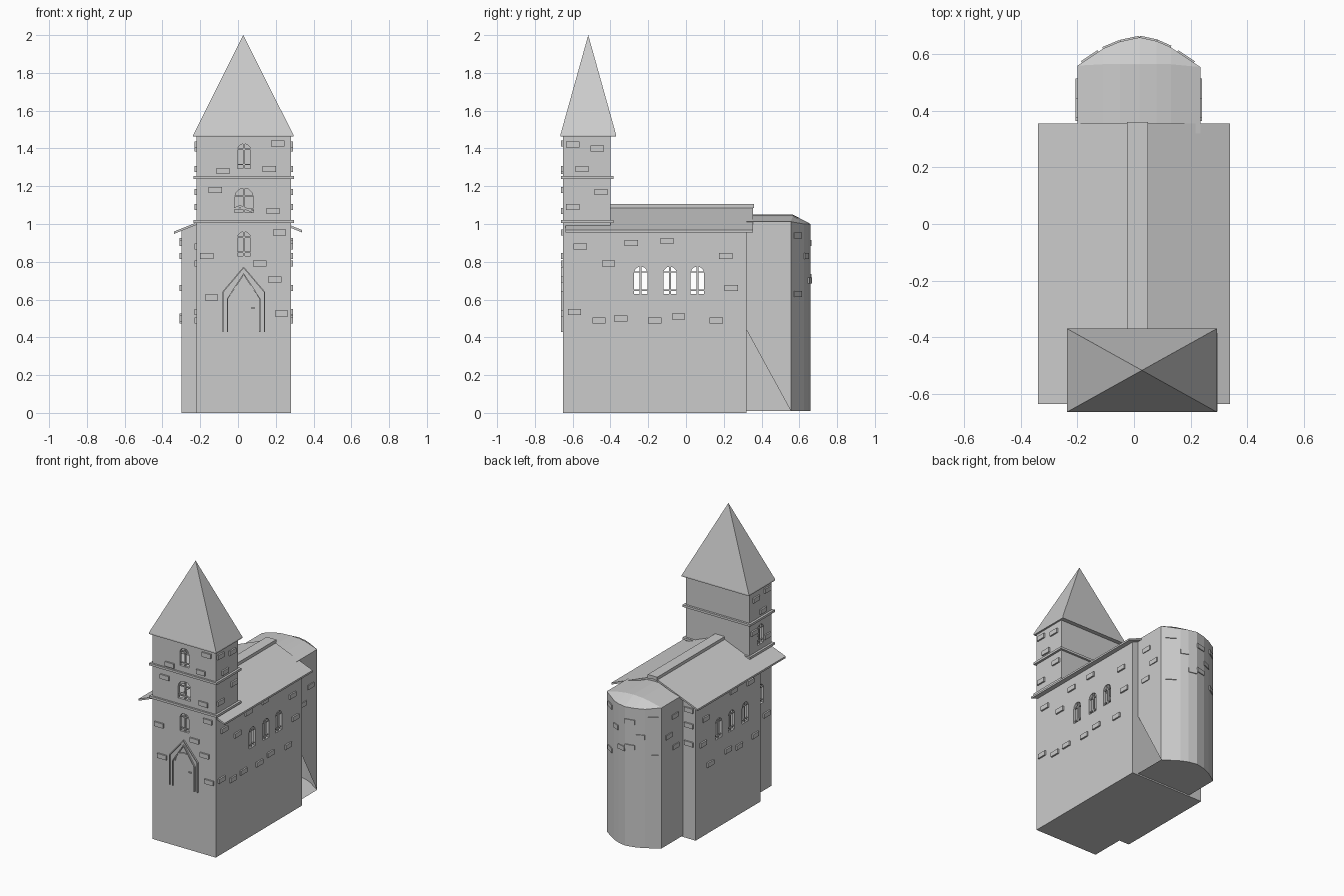
import bpy, bmesh, math
from mathutils import Matrix, Vector

cube = bpy.data.objects.get("Cube")
if cube:
    bpy.data.objects.remove(cube, do_unlink=True)

stone = bpy.data.materials.new("plain grey")
stone.use_nodes = True
GREY = (0.6, 0.6, 0.6, 1)
stone.diffuse_color = GREY
stone.node_tree.nodes["Principled BSDF"].inputs["Base Color"].default_value = GREY


def finish(name, bm, normals=True):
    if normals:
        bmesh.ops.recalc_face_normals(bm, faces=bm.faces)
    mesh = bpy.data.meshes.new(name)
    bm.to_mesh(mesh)
    bm.free()
    mesh.materials.append(stone)
    ob = bpy.data.objects.new(name, mesh)
    bpy.context.collection.objects.link(ob)
    return ob


def block(bm, center, size, angle=0):
    m = Matrix.Translation(center) @ Matrix.Rotation(angle, 4, 'Z') @ Matrix.Diagonal((*size, 1))
    bmesh.ops.create_cube(bm, size=1, matrix=m)


def span(name, x, y, z):
    bm = bmesh.new()
    block(bm, [sum(a) / 2 for a in (x, y, z)], [a[1] - a[0] for a in (x, y, z)])
    return finish(name, bm)


def prism(name, pts, axis, a, b):
    """Extrude a profile (horizontal, z) along axis x or y from a to b."""
    bm = bmesh.new()
    place = (lambda p, d: (d, p[0], p[1])) if axis == 'x' else (lambda p, d: (p[0], d, p[1]))
    ends = [[bm.verts.new(place(p, d)) for p in pts] for d in (a, b)]
    for e in ends:
        bm.faces.new(e)
    for i in range(len(pts)):
        j = (i + 1) % len(pts)
        bm.faces.new((ends[0][i], ends[0][j], ends[1][j], ends[1][i]))
    return finish(name, bm)


def cut(ob, cutter):
    mod = ob.modifiers.new("cut", 'BOOLEAN')
    mod.operation, mod.solver, mod.object = 'DIFFERENCE', 'EXACT', cutter
    bpy.context.view_layer.update()
    mesh = bpy.data.meshes.new_from_object(ob.evaluated_get(bpy.context.evaluated_depsgraph_get()))
    ob.modifiers.clear()
    ob.data = mesh
    bpy.data.objects.remove(cutter, do_unlink=True)


def arch(c, z0, z1, w, steps=6):
    r = w / 2
    top = [(c + r * math.cos(math.pi * i / steps), z1 - r + r * math.sin(math.pi * i / steps))
           for i in range(steps + 1)]
    return [(c - r, z0), (c + r, z0)] + top


bars = bmesh.new()


def window(ob, axis, wall, c, z0, z1, w):
    """Arched opening with a mullion and two glazing bars."""
    cut(ob, prism("cutter", arch(c, z0, z1, w), axis, wall - 0.05, wall + 0.05))
    inner = wall + (0.012 if wall < 0 else -0.012)
    for dc, z, sw, sh in ((0, (z0 + z1) / 2, 0.01, z1 - z0),
                          (0, z0 + 0.02, w, 0.007), (0, z1 - w * 0.42, w, 0.007)):
        if axis == 'x':
            block(bars, (inner, c + dc, z), (0.01, sw, sh))
        else:
            block(bars, (c + dc, inner, z), (sw, 0.01, sh))


# Nave: hollow gabled hall
def gable(x0, x1, z0, drop):
    top = lambda x: 1.088 - drop - 0.4 * abs(x - 0.01)
    return [(x0, z0), (x1, z0), (x1, top(x1)), (0.01, top(0.01)), (x0, top(x0))]


nave = prism("nave_walls", gable(-0.30, 0.28, 0, 0), 'y', -0.41, 0.32)
cut(nave, prism("cutter", gable(-0.28, 0.26, 0.02, 0.02), 'y', -0.37, 0.30))
for y in (-0.24, -0.085, 0.06):
    for wall in (0.28, -0.30):
        window(nave, 'x', wall, y, 0.63, 0.775, 0.07)

# Tower: hollow shaft
tower = span("tower_walls", (-0.22, 0.28), (-0.65, -0.40), (0, 1.468))
cut(tower, span("cutter", (-0.20, 0.26), (-0.63, -0.42), (0.02, 1.45)))
for z0, w in ((0.83, 0.07), (1.06, 0.10), (1.295, 0.07)):
    window(tower, 'y', -0.65, 0.032, z0, z0 + 0.13, w)
for z0 in (0.63, 1.06):
    window(tower, 'x', -0.22, -0.525, z0, z0 + 0.14, 0.07)
finish("window_bars", bars)

# Nave roof and ridge cap
roof = [(-0.34, 0.96), (0.01, 1.10), (0.34, 0.968)]
prism("nave_roof", roof + [(x, z - 0.013) for x, z in reversed(roof)], 'y', -0.637, 0.355)
span("ridge_cap", (-0.025, 0.05), (-0.41, 0.36), (1.085, 1.107))

# Tower bands and spire
for i, z in enumerate((1.005, 1.238)):
    span(f"tower_band_{i + 1}", (-0.236, 0.296), (-0.663, -0.385), (z, z + 0.016))
bm = bmesh.new()
low, rim = [[bm.verts.new((x, y, z)) for x, y in
             ((-0.237, -0.665), (0.293, -0.665), (0.293, -0.37), (-0.237, -0.37))]
            for z in (1.462, 1.472)]
apex = bm.verts.new((0.028, -0.5175, 2))
bm.faces.new(low)
for i in range(4):
    j = (i + 1) % 4
    bm.faces.new((low[i], low[j], rim[j], rim[i]))
    bm.faces.new((rim[i], rim[j], apex))
finish("tower_spire", bm)

# Apse: faceted shell with a low vaulted roof and one broken lower corner
plan = [(0.235, 0.555), (0.13, 0.625), (0.08, 0.647), (0.02, 0.66),
        (-0.05, 0.645), (-0.11, 0.62), (-0.2, 0.56)]
crown = lambda x: 1.05 - 0.8 * (x - 0.018) ** 2
bm = bmesh.new()
V = lambda *p: bm.verts.new(p)
for (xa, ya), (xb, yb) in zip(plan, plan[1:]):
    za, zb = [crown(x) if x in (0.235, -0.2) else 1.0 for x in (xa, xb)]
    ca, cb = min(ya, 0.565), min(yb, 0.565)
    ta, tb = crown(xa), crown(xb)
    bm.faces.new((V(xb, yb, 0.01), V(xa, ya, 0.01), V(xa, ya, za), V(xb, yb, zb)))
    bm.faces.new((V(xb, yb, zb), V(xa, ya, za), V(xa, ca, ta), V(xb, cb, tb)))
    bm.faces.new((V(xb, cb, tb), V(xa, ca, ta), V(xa, 0.32, ta), V(xb, 0.32, tb)))
(xr, yr), (xl, yl) = plan[0], plan[-1]
bm.faces.new((V(xr, 0.32, 0.44), V(xr, 0.32, crown(xr)), V(xr, yr, crown(xr)), V(xr, yr, 0.01)))
bm.faces.new((V(xl, 0.32, 0.01), V(xl, yl, 0.01), V(xl, yl, crown(xl)), V(xl, 0.32, crown(xl))))
bm.faces.new([V(x, y, 0.01) for x, y in [(xr, 0.32)] + plan + [(xl, 0.32)]])
bmesh.ops.remove_doubles(bm, verts=bm.verts, dist=0.0005)
bmesh.ops.dissolve_degenerate(bm, edges=bm.edges, dist=0.0005)
finish("apse", bm)

# Front doorway: pointed surround, round inner door edge and handle
def arch_strip(name, path, t, depth):
    bm = bmesh.new()
    for a, b in zip(path, path[1:]):
        d = Vector(b) - Vector(a)
        m = (Matrix.Translation(((a[0] + b[0]) / 2, -0.65, (a[1] + b[1]) / 2))
             @ Matrix.Rotation(-math.atan2(d.y, d.x), 4, 'Y')
             @ Matrix.Diagonal((d.length + t * 0.5, depth, t, 1)))
        bmesh.ops.create_cube(bm, size=1, matrix=m)
    return finish(name, bm)


for i, (w, h) in enumerate(((0.11, 0.77), (0.085, 0.735))):
    arch_strip(f"door_surround_{i + 1}", [(0.03 - w, 0.43), (0.03 - w, h - 0.13), (0.03, h),
                                          (0.03 + w, h - 0.13), (0.03 + w, 0.43)], 0.006, 0.022)
arch_strip("door_arch", arch(0.03, 0.45, 0.68, 0.14)[2:], 0.005, 0.012)
span("door_handle", (0.07, 0.09), (-0.66, -0.65), (0.552, 0.558))

# Projecting stones
bm = bmesh.new()
LONG, HIGH, DEEP = 0.07, 0.032, 0.022
front = [(0.21, 1.425), (0.165, 1.29), (-0.08, 1.28), (-0.12, 1.18), (0.185, 1.07), (0.22, 0.955),
         (-0.165, 0.83), (0.115, 0.79), (0.195, 0.705), (-0.14, 0.61), (0.23, 0.525)]
for x, z in front:
    block(bm, (x, -0.65, z), (LONG, DEEP, HIGH))
side = [(-0.29, 0.9), (-0.10, 0.91), (0.21, 0.83), (-0.41, 0.79), (0.24, 0.66), (-0.59, 0.535),
        (-0.46, 0.49), (-0.345, 0.5), (-0.165, 0.49), (-0.04, 0.51), (0.16, 0.49), (-0.56, 0.88),
        (-0.6, 1.42), (-0.47, 1.4), (-0.55, 1.29), (-0.45, 1.17), (-0.6, 1.09)]
for y, z in side:
    for wall in (0.28, -0.22 if y < -0.4 else -0.30):
        block(bm, (wall, y, z), (DEEP, LONG, HIGH))
for z in (0.92, 0.81, 0.68):
    block(bm, (-0.25, 0.32, z), (LONG, DEEP, HIGH))
for y, z in ((0.41, 0.9), (0.48, 0.78), (0.4, 0.68)):
    for x in (xr, xl):
        block(bm, (x, y, z), (0.012, LONG, HIGH))
# Stones on the apse facets, turned to follow each facet
for k, z in ((0, 0.94), (0, 0.63), (1, 0.83), (2, 0.7), (3, 0.9), (3, 0.72), (4, 0.8), (5, 0.93), (5, 0.66)):
    a, b = Vector(plan[k]), Vector(plan[k + 1])
    d, mid = b - a, (a + b) / 2
    block(bm, (mid.x, mid.y, z), (min(LONG, d.length), 0.012, HIGH), math.atan2(d.y, d.x))
finish("projecting_stones", bm)
